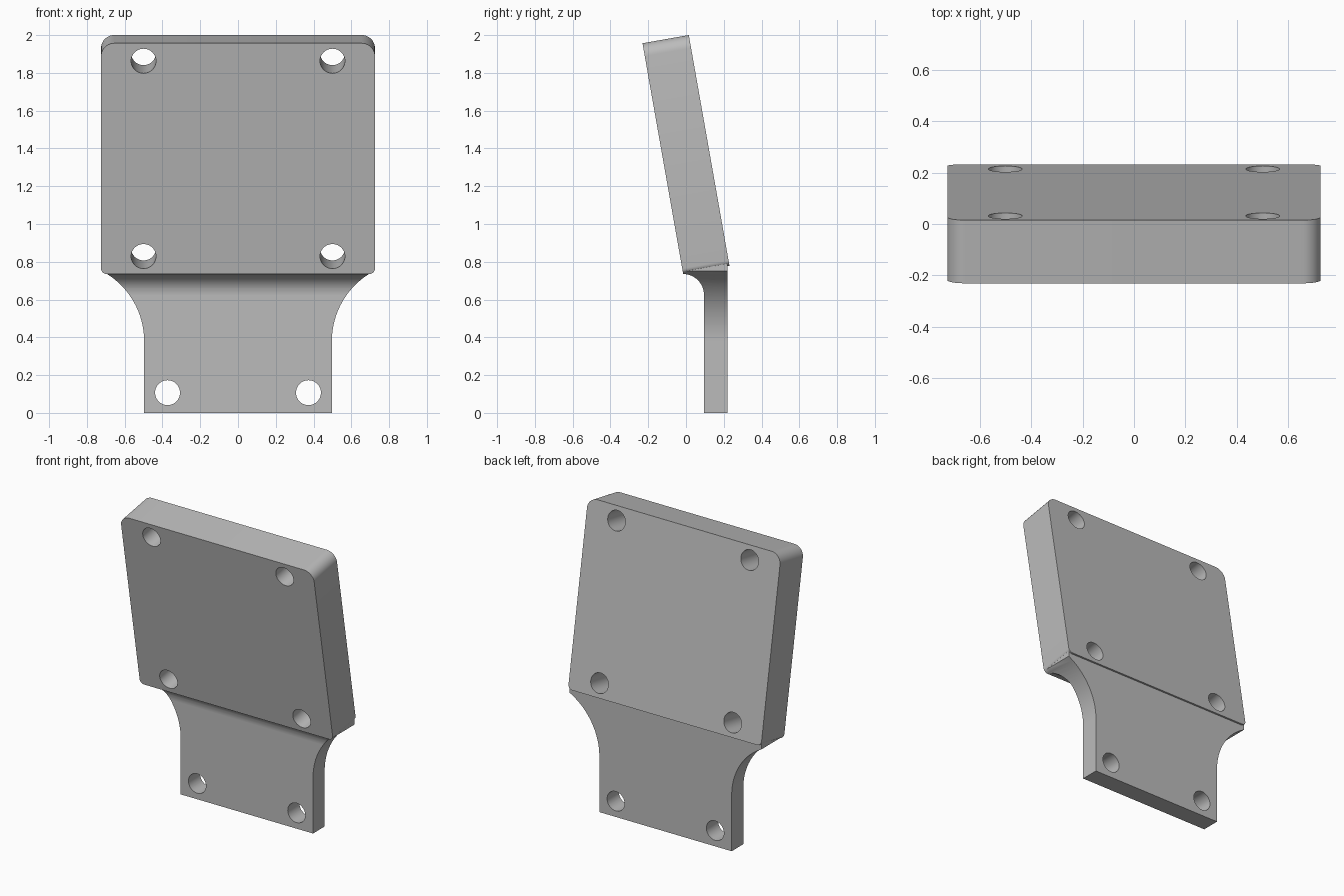
import bpy, bmesh
from math import sin, cos, pi, radians, sqrt
from mathutils import Matrix, Vector

cube = bpy.data.objects.get("Cube")
if cube:
    bpy.data.objects.remove(cube, do_unlink=True)

grey = bpy.data.materials.new("plain grey")
grey.use_nodes = True
grey.diffuse_color = (0.5, 0.5, 0.5, 1)
grey.node_tree.nodes["Principled BSDF"].inputs["Base Color"].default_value = (0.5, 0.5, 0.5, 1)


def prism(name, points, depth, matrix=Matrix()):
    """Extrude a closed 3D outline along the depth vector."""
    bm = bmesh.new()
    face = bm.faces.new([bm.verts.new(p) for p in points])
    out = bmesh.ops.extrude_face_region(bm, geom=[face])
    moved = [v for v in out["geom"] if isinstance(v, bmesh.types.BMVert)]
    bmesh.ops.translate(bm, verts=moved, vec=depth)
    bmesh.ops.recalc_face_normals(bm, faces=bm.faces)
    bm.transform(matrix)
    mesh = bpy.data.meshes.new(name)
    bm.to_mesh(mesh)
    bm.free()
    mesh.materials.append(grey)
    obj = bpy.data.objects.new(name, mesh)
    bpy.context.collection.objects.link(obj)
    return obj


def arc(cx, cz, r, start, end, steps):
    angles = [radians(start + (end - start) * i / steps) for i in range(steps + 1)]
    return [(cx + r * cos(a), cz + r * sin(a)) for a in angles]


def combine(target, tool, operation):
    mod = target.modifiers.new(operation, "BOOLEAN")
    mod.operation, mod.object, mod.solver = operation, tool, "EXACT"
    with bpy.context.temp_override(object=target, active_object=target):
        bpy.ops.object.modifier_apply(modifier=mod.name)
    bpy.data.objects.remove(tool, do_unlink=True)


# Tilted slab with rounded corners
W, H, T = 0.725, 0.6205, 0.1245
tilt = Matrix.Translation((0, 0, 1.3675)) @ Matrix.Rotation(radians(10), 4, "X")
top_r, low_r = 0.07, 0.03
outline = (arc(W - top_r, H - top_r, top_r, 0, 90, 10)
           + arc(top_r - W, H - top_r, top_r, 90, 180, 10)
           + arc(low_r - W, low_r - H, low_r, 180, 270, 6)
           + arc(W - low_r, low_r - H, low_r, 270, 360, 6))
bracket = prism("mounting_bracket", [(x, -T, z) for x, z in outline], (0, 2 * T, 0), tilt)

# Neck: flared front outline crossed with a filleted side outline
R, start_z, half = 0.42, 0.38, 0.497
edge = [(half, -0.0)]
reach = 0.72 - half
top_z = sqrt(R * R - (R - reach) ** 2)
for i in range(21):
    dz = top_z * i / 20
    edge.append((half + R - sqrt(R * R - dz * dz), start_z + dz))
edge.append((0.72, 0.9))
front = edge + [(-x, z) for x, z in reversed(edge)]
neck = prism("neck", [(x, -0.2, z) for x, z in front], (0, 0.6, 0))
side = ([(0.22, 0), (0.22, 0.8), (0.0, 0.78)]
        + arc(-0.015, 0.625, 0.11, 90, 0, 14) + [(0.095, 0)])
combine(neck, prism("side_shape", [(-1, y, z) for y, z in side], (2, 0, 0)), "INTERSECT")
combine(bracket, neck, "UNION")

# Screw holes, square to the slab and to the neck
holes = [(x, z, tilt) for x in (-0.5, 0.5) for z in (-0.525, 0.525)]
holes += [(x, 0.107, Matrix()) for x in (-0.373, 0.373)]
for x, z, frame in holes:
    ring = arc(x, z, 0.066, 0, 360, 40)[:-1]
    cutter = prism("hole_cutter", [(a, -0.4, b) for a, b in ring], (0, 0.8, 0), frame)
    combine(bracket, cutter, "DIFFERENCE")

# Smooth curves, sharp edges
bpy.ops.object.select_all(action="DESELECT")
bracket.select_set(True)
bpy.context.view_layer.objects.active = bracket
bpy.ops.object.shade_smooth_by_angle(angle=radians(30))
